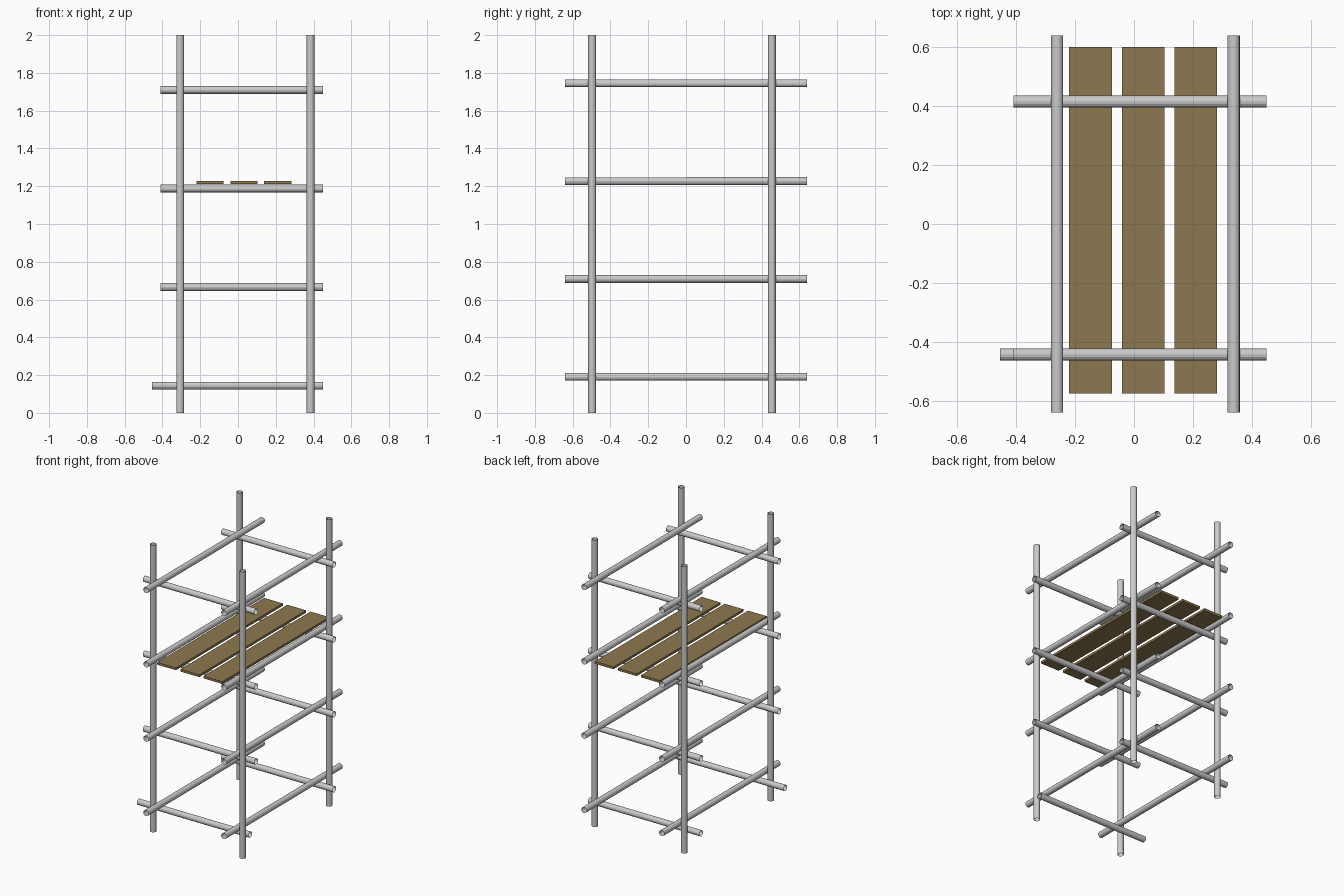
import bpy
from math import pi

if "Cube" in bpy.data.objects:
    bpy.data.objects.remove(bpy.data.objects["Cube"])

R = 0.0205      # pole radius
SIDES = 16


def pole(name, centre, length, rotation=(0, 0, 0)):
    # open-ended tube
    bpy.ops.mesh.primitive_cylinder_add(vertices=SIDES, radius=R, depth=length,
                                        end_fill_type='NOTHING',
                                        location=centre, rotation=rotation)
    bpy.context.object.name = name


wood = bpy.data.materials.new("plank_wood")
wood.diffuse_color = (0.27, 0.19, 0.08, 1)
wood.use_nodes = True
wood.node_tree.nodes["Principled BSDF"].inputs["Base Color"].default_value = wood.diffuse_color

# four uprights
for side, x in (("left", -0.306), ("right", 0.384)):
    for end, y in (("front", -0.497), ("back", 0.455)):
        pole(f"{end}_{side}_upright", (x, y, 1.0), 2.0)

for level in range(4):
    # cross poles along x; the lowest front one is slid to the left
    z = 0.144 + level * 0.522
    for end, y in (("front", -0.444), ("back", 0.416)):
        x = -0.025 if (end == "front" and level == 0) else 0.021
        pole(f"{end}_cross_pole_{level + 1}", (x, y, z), 0.86, (0, pi / 2, 0))
    # long poles along y
    z = 0.191 + level * 0.518
    for side, x in (("left", -0.261), ("right", 0.339)):
        pole(f"{side}_long_pole_{level + 1}", (x, 0, z), 1.28, (pi / 2, 0, 0))

# walkway planks resting on the third cross poles
for i, x in enumerate((-0.148, 0.032, 0.21)):
    bpy.ops.mesh.primitive_cube_add(size=1, location=(x, 0.013, 1.22))
    plank = bpy.context.object
    plank.name = f"walkway_plank_{i + 1}"
    plank.scale = (0.145, 1.177, 0.016)
    plank.data.materials.append(wood)
